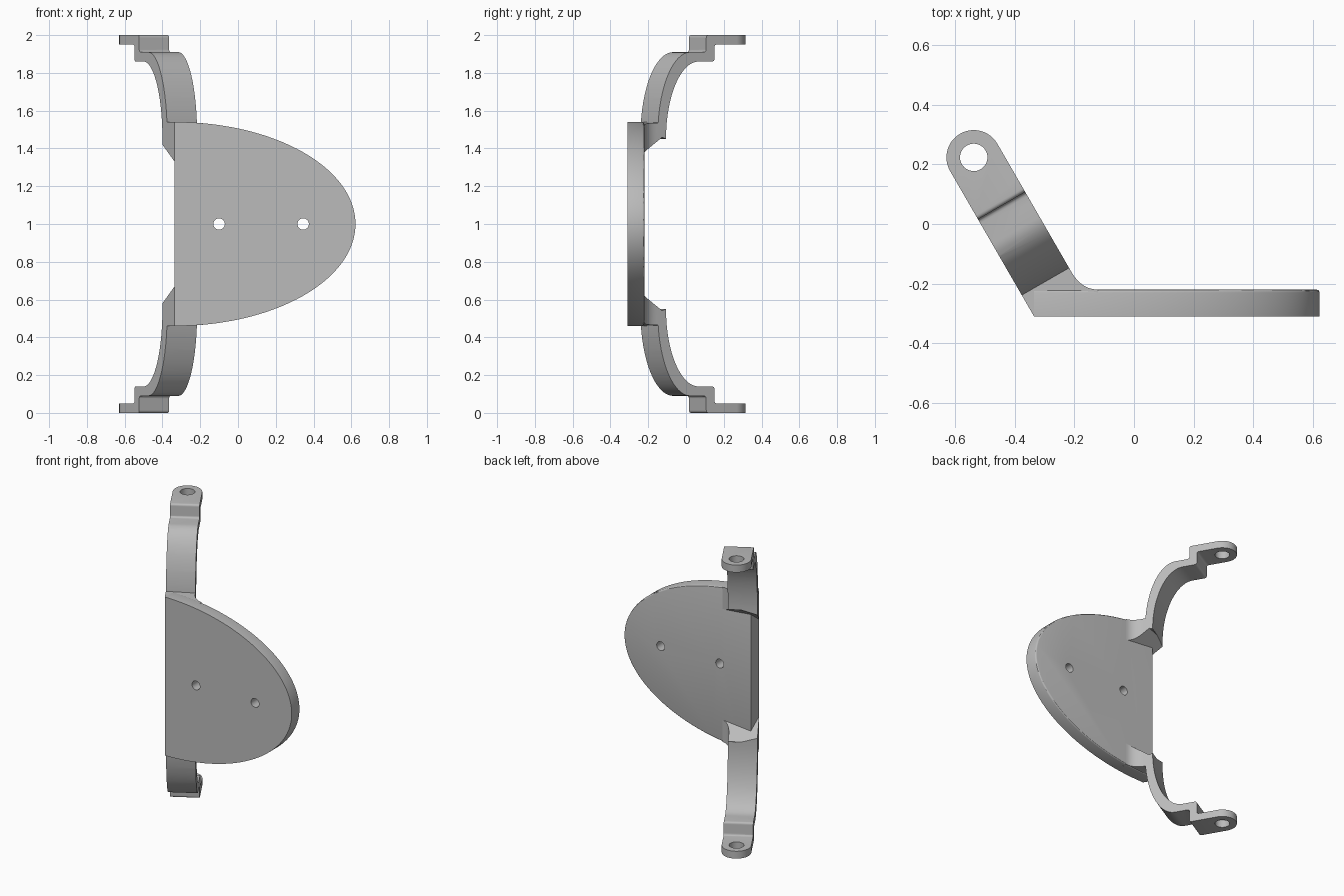
import bpy, bmesh, math
from mathutils import Vector

cube = bpy.data.objects.get("Cube")
if cube:
    bpy.data.objects.remove(cube)

grey = bpy.data.materials.new("plain_grey")
grey.use_nodes = True
colour = (0.5, 0.5, 0.5, 1)
grey.diffuse_color = colour
grey.node_tree.nodes["Principled BSDF"].inputs["Base Color"].default_value = colour

CORNER = Vector((-0.335, -0.31, 0))       # sharp front corner of the bend
ALONG = Vector((-0.5, math.sqrt(0.75), 0))  # direction the arms lean
ACROSS = Vector((math.sqrt(0.75), 0.5, 0))
WIDTH, BACK, HALF = 0.183, -0.22, 0.54
HOLE = 0.563                               # distance of the tab hole along the arm


def arm_point(u, w, z):
    return CORNER + ALONG * u + ACROSS * w + Vector((0, 0, z))


def rim(x):
    t = max(0, min(1, (x - CORNER.x) / 0.957))
    return 1 + HALF * math.sqrt(1 - t * t)


def prism(name, first, second):
    """Solid between two matching outlines."""
    bm = bmesh.new()
    a = [bm.verts.new(p) for p in first]
    b = [bm.verts.new(p) for p in second]
    bm.faces.new(a)
    bm.faces.new(b[::-1])
    for i in range(len(a)):
        j = (i + 1) % len(a)
        bm.faces.new((a[j], a[i], b[i], b[j]))
    bmesh.ops.recalc_face_normals(bm, faces=bm.faces)
    mesh = bpy.data.meshes.new(name)
    bm.to_mesh(mesh)
    bm.free()
    mesh.materials.append(grey)
    ob = bpy.data.objects.new(name, mesh)
    bpy.context.collection.objects.link(ob)
    return ob


def activate(ob):
    bpy.ops.object.select_all(action='DESELECT')
    ob.select_set(True)
    bpy.context.view_layer.objects.active = ob


def cut(ob, cutter, operation):
    cutter.hide_render = True
    mod = ob.modifiers.new("cut", 'BOOLEAN')
    mod.operation, mod.object, mod.solver = operation, cutter, 'EXACT'
    activate(ob)
    bpy.ops.object.modifier_apply(modifier=mod.name)
    bpy.data.objects.remove(cutter)


def smooth(ob):
    activate(ob)
    bpy.ops.object.shade_smooth_by_angle(angle=math.radians(30))


def circle(radius, n=40):
    return [(radius * math.cos(math.tau * i / n), radius * math.sin(math.tau * i / n)) for i in range(n)]


def rounded(before, corner, after, r=0.015):
    """Small rounded corner on a profile."""
    c = Vector(corner)
    p = c + (Vector(before) - c).normalized() * r
    q = c + (Vector(after) - c).normalized() * r
    return [tuple(p * (1 - t) ** 2 + c * 2 * t * (1 - t) + q * t * t) for t in (0, .25, .5, .75, 1)]


# Half-oval plate with a softened back rim
oval = [(CORNER.x + 0.957 * math.cos(a), 1 + HALF * math.sin(a))
        for a in [math.pi * (i / 72 - 0.5) for i in range(73)]]
plate = prism("plate", [(x, CORNER.y, z) for x, z in oval], [(x, BACK, z) for x, z in oval])
bm = bmesh.new()
bm.from_mesh(plate.data)
edges = [e for e in bm.edges if all(v.co.y > BACK - 0.001 for v in e.verts)
         and any(v.co.x > CORNER.x + 0.001 for v in e.verts)]
bmesh.ops.bevel(bm, geom=edges, offset=0.01, segments=3, profile=0.5, affect='EDGES')
bm.to_mesh(plate.data)
bm.free()
for x in (-0.1, 0.345):
    ring = circle(0.03)
    cut(plate, prism("drill", [(x + a, -1, 1 + b) for a, b in ring],
                     [(x + a, 1, 1 + b) for a, b in ring]), 'DIFFERENCE')
smooth(plate)

# Arm side profile: outer curve, step, tab, inner curve
quarter = [math.pi / 2 * i / 20 for i in range(21)]
outer = [(0.28 - 0.2 * math.cos(a), 1.47 + 0.44 * math.sin(a)) for a in quarter]
inner = [(0.33 - 0.2 * math.cos(a), 1.45 + 0.41 * math.sin(a)) for a in quarter]
step = [(0.28, 1.91), (0.376, 1.91), (0.376, 2), (0.7, 2)]
under = [(0.7, 1.95), (0.426, 1.95), (0.426, 1.86), (0.33, 1.86)]
profile = outer
for s in (step, under):
    profile = profile + (rounded(*s[:3]) + rounded(*s[1:]) + s[3:] if s is step
                         else s[:1] + rounded(*s[:3]) + rounded(*s[1:]))
profile = profile + inner[::-1]

# Plan of an arm with its rounded end
mid = WIDTH / 2
plan = [(-0.2, 0)] + [(HOLE + mid * math.sin(a), mid - mid * math.cos(a))
                      for a in [math.pi * i / 32 for i in range(33)]] + [(-0.2, WIDTH)]

# Plan of the root: arm foot plus the curved inside corner against the plate
start = arm_point(0.07, WIDTH, 0)
bend = arm_point(0, WIDTH, 0)
bend.y = BACK
end = Vector((-0.12, BACK, 0))
curve = [start * (1 - t) ** 2 + bend * 2 * t * (1 - t) + end * t * t for t in [i / 10 for i in range(11)]]
foot = [CORNER, arm_point(0.08, 0, 0), arm_point(0.13, 0, 0), arm_point(0.13, WIDTH, 0),
        arm_point(0.08, WIDTH, 0)] + curve + [Vector((-0.12, CORNER.y, 0))]


def underside(p):
    d = p - CORNER
    return 1.42 + 0.7 * (d.dot(ALONG) - 0.13) + 0.3 * d.dot(ACROSS)


for side, flip in (("upper", 1), ("lower", -1)):
    def level(z):
        return 1 + flip * (z - 1)

    arm = prism(side + "_arm", [arm_point(u, 0, level(z)) for u, z in profile],
                [arm_point(u, WIDTH, level(z)) for u, z in profile])
    cut(arm, prism("end_shape", [arm_point(u, w, -1) for u, w in plan],
                   [arm_point(u, w, 3) for u, w in plan]), 'INTERSECT')
    ring = circle(0.046)
    cut(arm, prism("drill", [arm_point(HOLE + a, mid + b, -1) for a, b in ring],
                   [arm_point(HOLE + a, mid + b, 3) for a, b in ring]), 'DIFFERENCE')
    smooth(arm)

    root = prism(side + "_arm_root", [(p.x, p.y, level(underside(p))) for p in foot],
                 [(p.x, p.y, level(rim(p.x))) for p in foot])
    smooth(root)
